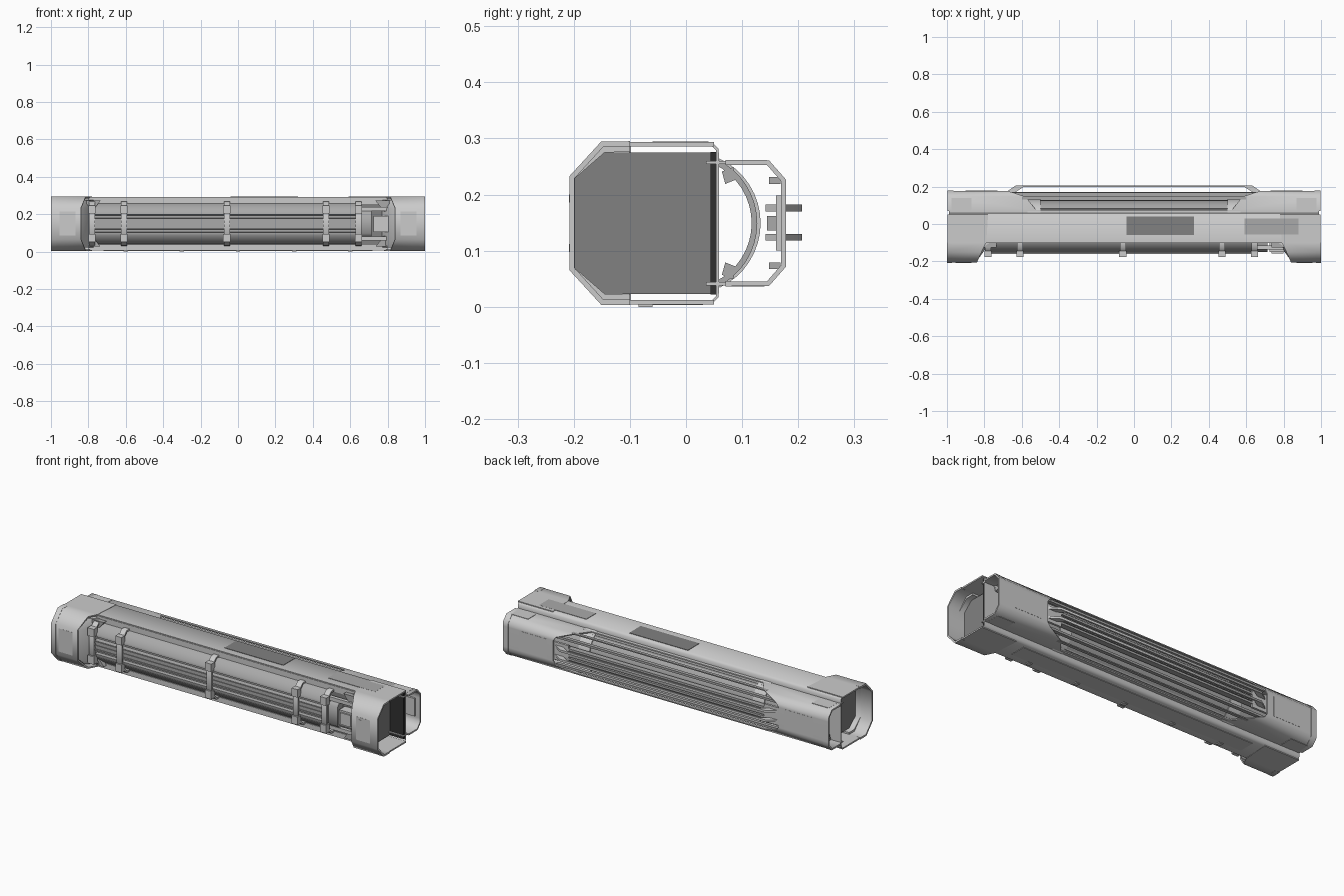
import bpy, bmesh, math

if "Cube" in bpy.data.objects:
    bpy.data.objects.remove(bpy.data.objects["Cube"])


def make(name, verts, faces, solid=0.0):
    """Mesh object from verts/faces, optionally thickened."""
    me = bpy.data.meshes.new(name)
    bm = bmesh.new()
    vs = [bm.verts.new(v) for v in verts]
    for f in faces:
        bm.faces.new([vs[i] for i in f])
    bmesh.ops.recalc_face_normals(bm, faces=bm.faces)
    bm.to_mesh(me)
    bm.free()
    ob = bpy.data.objects.new(name, me)
    bpy.context.collection.objects.link(ob)
    if solid:
        m = ob.modifiers.new("thickness", "SOLIDIFY")
        m.thickness, m.offset = solid, 0
    return ob


def loft(name, a, b, xa, xb):
    """Closed solid between two (y, z) profiles at xa and xb."""
    n = len(a)
    verts = [(xa, *p) for p in a] + [(xb, *p) for p in b]
    faces = [(i, (i + 1) % n, n + (i + 1) % n, n + i) for i in range(n)]
    return make(name, verts, faces + [tuple(range(n)), tuple(range(n, 2 * n))])


def prism(name, pts, x0, x1):
    return loft(name, pts, pts, x0, x1)


def box(name, x0, x1, y0, y1, z0, z1):
    return prism(name, [(y0, z0), (y1, z0), (y1, z1), (y0, z1)], x0, x1)


def strip(name, pts, x0, x1, t):
    """Bent sheet along x; x0 may be a list with one value per point."""
    n = len(pts)
    xs = x0 if isinstance(x0, list) else [x0] * n
    verts = [(xs[i], *p) for i, p in enumerate(pts)] + [(x1, *p) for p in pts]
    return make(name, verts, [(i, i + 1, n + i + 1, n + i) for i in range(n - 1)], t)


def flip(half):
    """Complete a top-half profile by mirroring about z = 0.149."""
    return half + [(y, 0.298 - z) for y, z in reversed(half)]


# main shell: plates wrapped around a dark core and back wall
wrap = flip([(-0.10, 0.290), (0.046, 0.290), (0.056, 0.280), (0.056, 0.26)])
strip("wrap_shell", wrap, -0.99, 0.99, 0.005)
box("back_wall", -0.985, 0.985, 0.044, 0.0535, 0.022, 0.276)
box("core_body", -0.80, 0.80, -0.10, 0.045, 0.023, 0.275)

# front end caps: octagonal collar, bulkhead and sloped inner shoulder
ring = flip([(0.05, 0.290), (-0.10, 0.290), (-0.149, 0.290), (-0.203, 0.231)])
inner = flip([(0.045, 0.275), (-0.145, 0.275), (-0.198, 0.229)])
shoulder = [(max(y, -0.10), z) for y, z in inner]
lining = ring[1:-1] + [(-0.10, 0.022)] + inner[1:-1][::-1] + [(-0.10, 0.276)]
for s in (-1, 1):
    edge = [s * v for v in (0.78, 0.79, 0.815, 0.84)]
    strip("end_collar", ring, edge + edge[::-1], s * 0.996, 0.008)
    prism("bulkhead", inner, s * 0.84, s * 0.90)
    prism("collar_lining", lining, s * 0.85, s * 0.93)
    loft("cap_shoulder", inner, shoulder, s * 0.84, s * 0.77)
    # raised rim, cheek plates and fasteners
    strip("end_rim", ring[1:-1], s * 0.972, s * 1.0, 0.010)
    box("cap_face_plate", s * 0.87, s * 0.955, -0.2075, -0.20, 0.085, 0.213)
    for z in (0.105, 0.193):
        box("cap_fastener", s * 0.885, s * 0.90, -0.2085, -0.20, z - 0.007, z + 0.007)
    # corner gussets of the front recess
    for z0, z1 in ((0.272, 0.215), (0.026, 0.083)):
        tri = [(s * 0.81, z0), (s * 0.735, z0), (s * 0.78, z1), (s * 0.81, z1)]
        make("recess_gusset", [(x, y, z) for y in (-0.125, -0.09) for x, z in tri],
             [(0, 1, 2, 3), (4, 5, 6, 7)] + [(i, (i + 1) % 4, 4 + (i + 1) % 4, 4 + i) for i in range(4)])

# lip that closes the shell along the recess
for z in (0.023, 0.275):
    box("recess_lip", -0.80, 0.80, -0.102, -0.098, min(z, 0.27) - 0.016, z + 0.012)

# front barrel with long grooves, and clamps around it
barrel = flip([(-0.095, 0.258), (-0.104, 0.256), (-0.152, 0.212), (-0.152, 0.197),
               (-0.134, 0.194), (-0.134, 0.180), (-0.156, 0.176)])
prism("front_barrel", barrel, -0.77, 0.64)
for z in (0.128, 0.149, 0.17):
    box("barrel_ridge", -0.77, 0.64, -0.160, -0.150, z - 0.004, z + 0.004)
clamp = flip([(-0.10, 0.262), (-0.125, 0.262), (-0.163, 0.222)])
for x in (-0.78, -0.61, -0.06, 0.47, 0.645):
    strip("barrel_clamp", clamp, x - 0.016, x + 0.016, 0.010)
    for z in (0.073, 0.225):
        box("clamp_lug", x - 0.019, x + 0.019, -0.176, -0.145, z - 0.022, z + 0.022)

# mechanism at the right end of the recess
prism("mechanism_block", flip([(-0.09, 0.225), (-0.125, 0.225), (-0.15, 0.20)]), 0.66, 0.715)
box("mechanism_box", 0.725, 0.81, -0.15, -0.09, 0.105, 0.19)
box("mechanism_lid", 0.735, 0.80, -0.158, -0.145, 0.115, 0.18)
for z in (0.07, 0.228):
    box("mechanism_rod", 0.64, 0.80, -0.135, -0.115, z - 0.01, z + 0.01)

# panels on top and underneath
box("dark_top_panel", -0.04, 0.32, -0.06, 0.04, 0.290, 0.2945)
box("small_top_panel", 0.59, 0.88, -0.055, 0.03, 0.290, 0.2945)
box("under_panel", -0.72, 0.72, -0.06, 0.03, 0.003, 0.008)
for x in (-0.6, -0.3, 0.0, 0.3, 0.6):
    box("under_rib", x - 0.012, x + 0.012, -0.085, -0.06, 0.0, 0.008)

# curved back tube with two long runners
arc = []
for i in range(17):
    a = math.radians(65 - 130 * i / 16)
    arc.append((0.001 + 0.121 * math.cos(a), 0.149 + 0.121 * math.sin(a)))
strip("curved_back_tube", arc, -0.93, 0.93, 0.010)
for z, d in ((0.233, 1), (0.065, -1)):
    c = [(-0.012, 0.008), (0.008, 0.016), (0.014, -0.006), (-0.006, -0.014)]
    prism("tube_runner", [(0.076 + u, z + d * v) for u, v in c], -0.93, 0.93)

# back end housings
hood = flip([(0.036, 0.257), (0.07, 0.257), (0.146, 0.257), (0.174, 0.225), (0.174, 0.205)])
for s in (-1, 1):
    edge = [s * v for v in (0.515, 0.52, 0.58, 0.675, 0.69)]
    strip("back_housing", hood, edge + edge[::-1], s * 0.99, 0.006)
    strip("back_housing_rim", hood[1:-1], s * 0.965, s * 0.998, 0.009)
    box("back_housing_web", s * 0.60, s * 0.97, 0.160, 0.172, 0.10, 0.198)
    box("back_housing_panel", s * 0.73, s * 0.90, 0.172, 0.178, 0.095, 0.203)
    for z in (0.259, 0.039):
        box("housing_top_panel", s * 0.87, s * 0.975, 0.07, 0.14, z - 0.003, z + 0.003)
    strip("tube_end_band", [(y + 0.005, z) for y, z in arc], s * 0.50, s * 0.57, 0.012)

# middle slats between the housings
for z in (0.257, 0.041):
    box("root_flange", -0.60, 0.60, 0.04, 0.076, z - 0.003, z + 0.003)
    box("edge_slat", -0.60, 0.60, 0.130, 0.147, z - 0.003, z + 0.003)
for z in (0.225, 0.073):
    box("side_slat", -0.68, 0.68, 0.148, 0.168, z - 0.006, z + 0.006)
box("centre_slat", -0.68, 0.68, 0.144, 0.170, 0.136, 0.162)

# two outer rails, bent inward at the ends
out = [(-0.70, 0.160), (-0.63, 0.207), (0.63, 0.207), (0.70, 0.160),
       (0.68, 0.142), (0.59, 0.198), (-0.59, 0.198), (-0.68, 0.142)]
for z in (0.124, 0.176):
    verts = [(x, y, z + h) for h in (-0.006, 0.006) for x, y in out]
    quads = [(0, 1, 6, 7), (1, 2, 5, 6), (2, 3, 4, 5)]
    faces = quads + [tuple(i + 8 for i in q) for q in quads]
    faces += [(i, (i + 1) % 8, 8 + (i + 1) % 8, 8 + i) for i in range(8)]
    make("outer_rail", verts, faces)
    box("inner_rail", -0.68, 0.68, 0.142, 0.172, z - 0.006, z + 0.006)

# dark and mid-grey finishes
finishes = {
    0.03: ("back_wall",),
    0.22: ("bulkhead", "core_body", "dark_top_panel"),
    0.40: ("front_barrel", "barrel_ridge", "curved_back_tube", "tube_runner", "small_top_panel",
           "centre_slat", "side_slat", "inner_rail", "edge_slat", "mechanism_block", "recess_gusset"),
}
for v, names in finishes.items():
    mat = bpy.data.materials.new("finish_grey")
    mat.diffuse_color = (v, v, v, 1)
    mat.use_nodes = True
    mat.node_tree.nodes["Principled BSDF"].inputs["Base Color"].default_value = mat.diffuse_color
    for ob in bpy.data.objects:
        if ob.name.split(".")[0] in names:
            ob.data.materials.append(mat)

# bake thickness, then smooth the soft bevels
bpy.ops.object.select_all(action="SELECT")
bpy.context.view_layer.objects.active = bpy.data.objects["wrap_shell"]
bpy.ops.object.convert(target="MESH")
bpy.ops.object.shade_smooth_by_angle(angle=math.radians(52))
